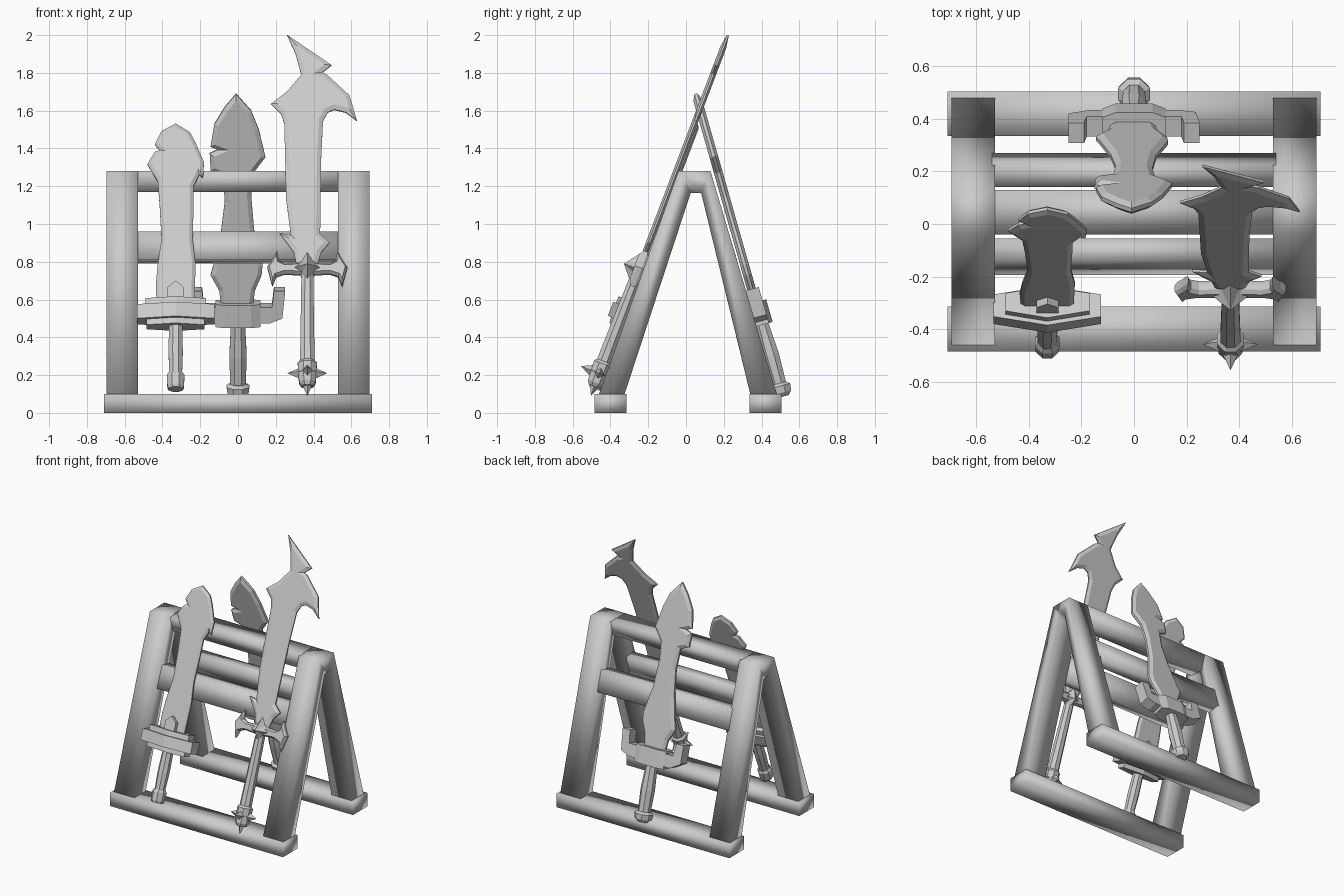
import bpy, bmesh
from math import cos, sin, tau
from mathutils import Matrix, Vector

if "Cube" in bpy.data.objects:
    bpy.data.objects.remove(bpy.data.objects["Cube"])


def finish(bm, name, M=None, smooth=False):
    if M is not None:
        bm.transform(M)
    bmesh.ops.recalc_face_normals(bm, faces=bm.faces)
    for f in bm.faces:
        f.smooth = smooth
    me = bpy.data.meshes.new(name)
    bm.to_mesh(me)
    bm.free()
    ob = bpy.data.objects.new(name, me)
    bpy.context.collection.objects.link(ob)
    return ob


def prism(name, pts, lo, hi, place, M=None, smooth=False, inset=0, depth=0):
    """Extrude a 2D outline from lo to hi; optionally bevel both caps."""
    bm = bmesh.new()
    rings = [[bm.verts.new(place(a, b, t)) for a, b in pts] for t in (lo, hi)]
    n = len(pts)
    for i in range(n):
        j = (i + 1) % n
        bm.faces.new((rings[0][i], rings[0][j], rings[1][j], rings[1][i]))
    caps = [bm.faces.new(r) for r in rings]
    bmesh.ops.recalc_face_normals(bm, faces=bm.faces)
    if inset:
        bmesh.ops.inset_individual(bm, faces=caps, thickness=inset, depth=depth,
                                   use_even_offset=True)
    return finish(bm, name, M, smooth)


def along_x(a, b, t): return Vector((t, a, b))     # outline in y, z
def along_w(a, b, t): return Vector((a, t, b))     # outline in x, z
def along_z(a, b, t): return Vector((a, b, t))     # outline in x, y


def lathe(name, M, cx, profile, n=8):
    bm = bmesh.new()
    rings = [[bm.verts.new((cx + r * cos(tau * (i + .5) / n), r * sin(tau * (i + .5) / n), z))
              for i in range(n)] for z, r in profile]
    for p, q in zip(rings, rings[1:]):
        for i in range(n):
            j = (i + 1) % n
            bm.faces.new((p[i], p[j], q[j], q[i]))
    bm.faces.new(rings[0])
    bm.faces.new(rings[-1])
    return finish(bm, name, M)


def bipyramid(name, M, pts, front, back):
    bm = bmesh.new()
    ring = [bm.verts.new((a, 0, b)) for a, b in pts]
    tips = [bm.verts.new(front), bm.verts.new(back)]
    for i in range(len(ring)):
        for t in tips:
            bm.faces.new((ring[i - 1], ring[i], t))
    return finish(bm, name, M)


def lean(y0, slope, out):
    """Local x, thickness, height -> leaning plane where height stays world z."""
    n = Vector((0, out, -out * slope)).normalized()
    return Matrix(((1, 0, 0, 0), (0, n.y, slope, y0), (0, n.z, 1, 0), (0, 0, 0, 1)))


# ---- Rack ----
for name, y in (("front_base_beam", -.4), ("back_base_beam", .42)):
    prism(name, [(y - .085, 0), (y + .085, 0), (y + .085, .1), (y - .085, .1)],
          -.71, .71, along_x, smooth=True)
arch = [(-.46, .1), (-.04, 1.28), (.13, 1.28), (.48, .1), (.34, .1),
        (.08, 1.165), (.025, 1.165), (-.325, .1)]
for name, x in (("left_legs", -.6125), ("right_legs", .6125)):
    prism(name, arch, x - .083, x + .083, along_x, smooth=True)
bars = {"top_bar": [(-.04, 1.28), (.13, 1.28), (.1, 1.17), (-.01, 1.17)],
        "front_middle_bar": [(-.195, .81), (-.135, .96), (-.055, .945), (-.105, .79)],
        "back_middle_bar": [(.27, .81), (.225, .96), (.14, .945), (.18, .79)]}
for name, pts in bars.items():
    prism(name, pts, -.54, .54, along_x, smooth=True)

# ---- Hooked sword, front right ----
M = lean(-.538, .38, -1)
c = .367
prism("hooked_blade", [
    (.26, 2.0), (.495, 1.84), (.445, 1.80), (.47, 1.79), (.59, 1.68), (.63, 1.545),
    (.57, 1.59), (.51, 1.605), (.475, 1.59), (.45, 1.545), (.44, 1.34), (.435, .945),
    (.485, .90), (.44, .85), (.42, .78), (.31, .78), (.295, .85), (.22, .95), (.28, .94),
    (.255, 1.13), (.245, 1.53), (.23, 1.58), (.175, 1.635), (.26, 1.70), (.335, 1.79),
    (.305, 1.9)], -.005, .005, along_w, M, inset=.022, depth=.011)
bipyramid("hooked_sword_star", M, [
    (c, .865), (c + .04, .8), (c + .1, .76), (c + .04, .73), (c, .665),
    (c - .04, .73), (c - .1, .76), (c - .04, .8)], (c, .085, .76), (c, -.06, .76))
for side, s in (("left", -1), ("right", 1)):
    prism(f"hooked_sword_{side}_guard", [
        (c + s * a, b) for a, b in
        [(.02, .79), (.12, .785), (.15, .80), (.16, .855), (.19, .80), (.212, .77),
         (.185, .67), (.165, .72), (.12, .735), (.02, .73)]],
        -.012, .012, along_w, M, inset=.01, depth=.016)
lathe("hooked_sword_grip", M, c, [(.25, .042), (.5, .038), (.72, .034)])
lathe("hooked_sword_pommel", M, c, [(.14, .035), (.16, .048), (.26, .055), (.275, .04)])
for i, (dx, dw, dz) in enumerate([(1, 0, 0), (-1, 0, 0), (0, 1, 0), (0, -1, 0), (0, 0, -1)]):
    bm = bmesh.new()
    bmesh.ops.create_cone(bm, segments=4, radius1=.032, radius2=0, depth=.07,
                          cap_ends=True)
    d = Vector((dx, dw, dz))
    bm.transform(Matrix.Translation(Vector((c, 0, .21)) + d * (.07 if i < 4 else .085))
                 @ d.to_track_quat('Z', 'Y').to_matrix().to_4x4())
    finish(bm, f"pommel_spike_{i}", M)

# ---- Broad sword, front left ----
M = lean(-.523, .38, -1)
c = -.33
prism("broad_blade", [
    (-.33, 1.53), (-.255, 1.485), (-.225, 1.43), (-.18, 1.325), (-.185, 1.245),
    (-.205, 1.26), (-.235, 1.2), (-.235, 1.10), (-.24, .92), (-.225, .785), (-.23, .56),
    (-.43, .56), (-.435, .68), (-.425, .785), (-.405, .92), (-.415, 1.10), (-.425, 1.225),
    (-.48, 1.315), (-.44, 1.38), (-.415, 1.39), (-.44, 1.42), (-.405, 1.49)],
    -.006, .006, along_w, M, inset=.018, depth=.011)


def hexa(k, kw):
    return [(c + k * a, kw * b) for a, b in
            [(-.205, .045), (0, .08), (.205, .045), (.205, -.045), (0, -.08), (-.205, -.045)]]


prism("broad_sword_guard", hexa(1, 1), .485, .56, along_z, M)
prism("broad_sword_guard_underside", hexa(.75, .75), .455, .485, along_z, M)
prism("broad_sword_guard_upper", hexa(.78, .8), .56, .595, along_z, M)
prism("broad_sword_collar", [(c - .042, .56), (c + .042, .56), (c + .042, .65), (c, .685),
                             (c - .042, .65)], -.045, .045, along_w, M)
lathe("broad_sword_grip", M, c, [(.19, .036), (.32, .041), (.47, .038)])
lathe("broad_sword_pommel", M, c, [(.125, .042), (.14, .048), (.195, .05), (.21, .04)])

# ---- Leaf sword, at the back ----
M = lean(.5335, -.285, 1)
prism("leaf_blade", [
    (-.01, 1.69), (.07, 1.6), (.11, 1.5), (.145, 1.355), (.08, 1.27), (.07, 1.15),
    (.085, .97), (.13, .785), (.125, .73), (.09, .65), (.075, .54), (-.085, .54),
    (-.1, .65), (-.145, .73), (-.13, .785), (-.09, .96), (-.07, 1.12), (-.08, 1.26),
    (-.145, 1.285), (-.15, 1.375), (-.105, 1.395), (-.145, 1.41), (-.125, 1.53),
    (-.07, 1.62)], -.008, .008, along_w, M, inset=.022, depth=.015)
prism("leaf_sword_guard", [
    (-.25, .53), (-.25, .655), (-.19, .655), (-.18, .57), (.18, .57), (.19, .655),
    (.25, .655), (.235, .51), (.17, .485), (-.17, .485)], -.04, .04, along_w, M)
prism("leaf_sword_guard_core", [(-.12, -.04), (-.07, -.06), (.07, -.06), (.12, -.04),
                                (.12, .04), (.07, .06), (-.07, .06), (-.12, .04)],
      .465, .585, along_z, M)
lathe("leaf_sword_grip", M, 0, [(.12, .043), (.3, .05), (.48, .04)])
lathe("leaf_sword_pommel", M, 0, [(.085, .04), (.105, .06), (.14, .065), (.155, .045)])
